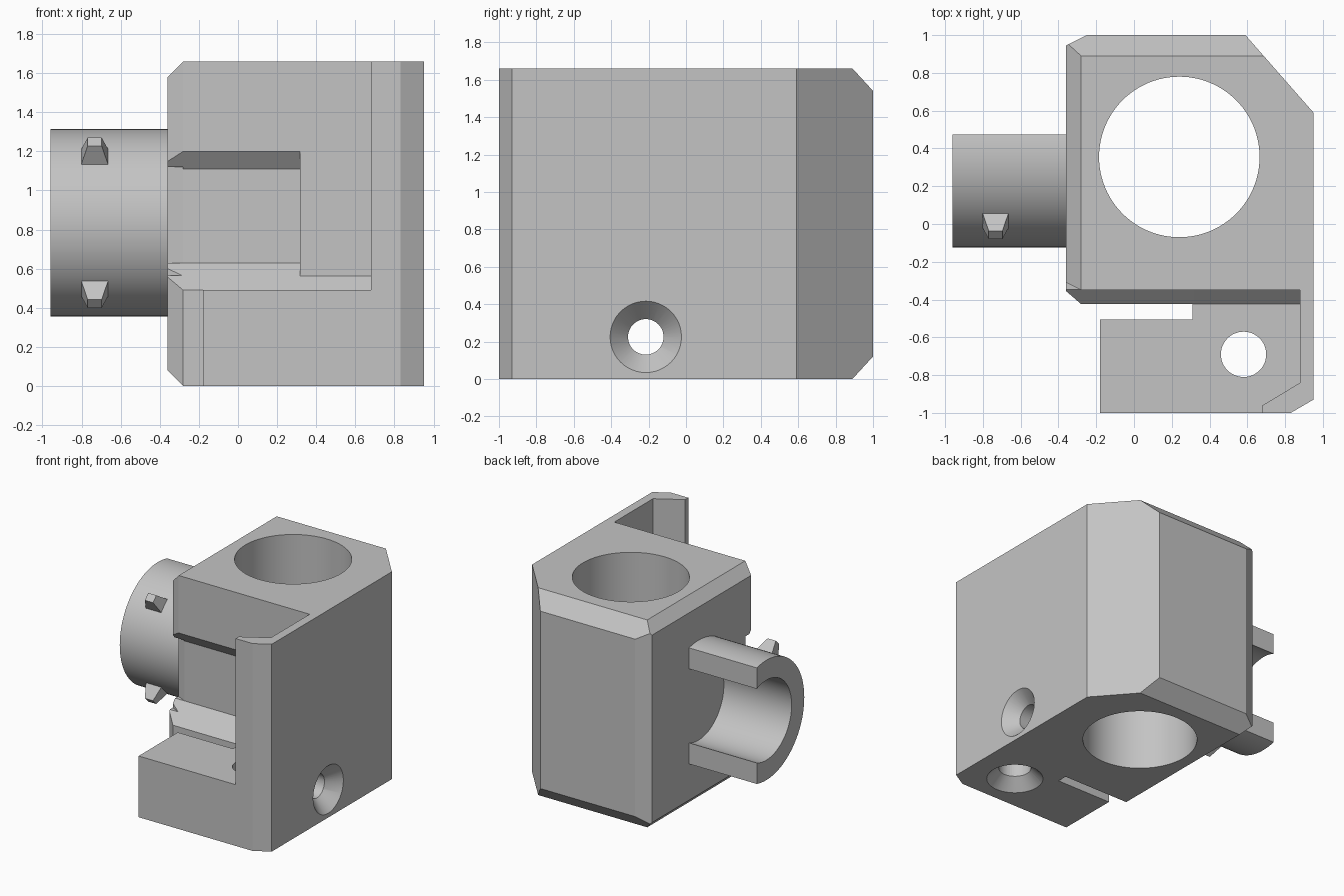
import bpy, bmesh, math
from mathutils import Vector, Matrix

if "Cube" in bpy.data.objects:
    bpy.data.objects.remove(bpy.data.objects["Cube"])

grey = bpy.data.materials.new("plain grey")
grey.diffuse_color = (0.55, 0.55, 0.55, 1)
grey.use_nodes = True
grey.node_tree.nodes["Principled BSDF"].inputs["Base Color"].default_value = grey.diffuse_color


def make(name, bm):
    bmesh.ops.recalc_face_normals(bm, faces=bm.faces[:])
    me = bpy.data.meshes.new(name)
    bm.to_mesh(me)
    bm.free()
    me.materials.append(grey)
    ob = bpy.data.objects.new(name, me)
    bpy.context.collection.objects.link(ob)
    return ob


def prism(name, pts, a, b, axis='z'):
    """Extrude an outline: xy along z, or yz along x."""
    bm = bmesh.new()
    place = (lambda p: (p[0], p[1], a)) if axis == 'z' else (lambda p: (a, p[0], p[1]))
    f = bm.faces.new([bm.verts.new(place(p)) for p in pts])
    new = bmesh.ops.extrude_face_region(bm, geom=[f])['geom']
    d = Vector((0, 0, b - a)) if axis == 'z' else Vector((b - a, 0, 0))
    bmesh.ops.translate(bm, verts=[v for v in new if isinstance(v, bmesh.types.BMVert)], vec=d)
    return make(name, bm)


def rod(name, centre, r1, r2, depth, axis='z', n=96):
    """Cylinder or cone, r1 at the low end of the axis."""
    bm = bmesh.new()
    rot = Matrix.Rotation(math.pi / 2, 4, 'Y') if axis == 'x' else Matrix()
    bmesh.ops.create_cone(bm, cap_ends=True, segments=n, radius1=r1, radius2=r2,
                          depth=depth, matrix=Matrix.Translation(centre) @ rot)
    return make(name, bm)


def combine(target, tool, op='DIFFERENCE'):
    m = target.modifiers.new("bool", 'BOOLEAN')
    m.operation, m.object, m.solver = op, tool, 'EXACT'
    bpy.context.view_layer.objects.active = target
    bpy.ops.object.modifier_apply(modifier=m.name)
    bpy.data.objects.remove(tool)


def chamfer(ob, point, normal):
    bm = bmesh.new()
    bm.from_mesh(ob.data)
    cut = bmesh.ops.bisect_plane(bm, geom=bm.verts[:] + bm.edges[:] + bm.faces[:],
                                 plane_co=point, plane_no=normal, clear_outer=True)['geom_cut']
    bmesh.ops.edgeloop_fill(bm, edges=[e for e in cut if isinstance(e, bmesh.types.BMEdge)])
    bmesh.ops.recalc_face_normals(bm, faces=bm.faces[:])
    bm.to_mesh(ob.data)
    bm.free()


H = 1.66
# housing with the side wall and its front lip
housing = prism("housing", [(-.36, -.355), (-.28, -.424), (.88, -.424), (.88, -.84), (.68, -.96),
                            (.68, -1), (.83, -1), (.95, -.93), (.95, .59), (.59, 1),
                            (-.25, 1), (-.36, .945)], 0, H)
# chamfered left and back edges, top and bottom
for z, s in ((H, 1), (0, -1)):
    chamfer(housing, (-.28, 0, z), (-1, 0, s))
    chamfer(housing, (0, .89, z), (0, .12, .11 * s))

# set-back front with a sloped ledge, and a deeper recess on the left
combine(housing, prism("front_cut", [(-.6, .49), (-.424, .49), (-.35, .563), (-.35, 1.8), (-.6, 1.8)],
                       -.5, .88, 'x'))
combine(housing, prism("recess_cut", [(-.6, .49), (-.424, .49), (-.28, .63), (-.28, 1.11),
                                      (-.35, 1.2), (-.6, 1.2)], -.5, .317, 'x'))
for y, z0, z1 in ((-.35, .565, 1.8), (-.28, .63, 1.12)):
    combine(housing, prism("corner_cut", [(-.5, y + .11), (-.28, y), (-.28, -.6), (-.5, -.6)], z0, z1))

# foot in front of the housing, separated by a slot on the left
combine(housing, prism("foot", [(-.18, -1), (.83, -1), (.95, -.93), (.95, -.4), (.31, -.4),
                                (.31, -.505), (-.18, -.505)], 0, .49), 'UNION')

# main bore and countersunk screw holes
combine(housing, rod("bore_cut", (.24, .355, .8), .425, .425, 3))
combine(housing, rod("foot_hole", (.58, -.69, .2), .12, .12, 1, n=48))
combine(housing, rod("foot_sink", (.58, -.69, .04), .23, .11, .12, n=48))
combine(housing, rod("side_hole", (.4, -.215, .225), .095, .095, 2, 'x', 48))
combine(housing, rod("side_sink", (.91, -.215, .225), .095, .21, .12, 'x', 48))

# open collar on the left, with the back sliced away
CY, CZ = .355, .835
collar = rod("collar", (-.655, CY, CZ), .48, .48, .61, 'x')
combine(collar, rod("collar_bore", (-.68, CY, CZ), .32, .32, .64, 'x'))
combine(collar, prism("collar_slice", [(.475, 0), (1.2, 0), (1.2, 1.8), (.475, 1.8)], -1.2, -.2, 'x'))

# tapered locking lugs on the collar
for name, side in (("upper_lug", 1), ("lower_lug", -1)):
    bm = bmesh.new()
    out = Vector((0, -1, side)).normalized()
    tan = Vector((0, 1, side)).normalized()
    bmesh.ops.create_cube(bm, size=2)
    for v in bm.verts:
        hx, ht, r = (.036, .03, .585) if v.co.z > 0 else (.075, .06, .455)
        v.co = Vector((-.733, CY, CZ)) + out * r + tan * ht * v.co.y + Vector((hx * v.co.x, 0, 0))
    make(name, bm)

# smooth round walls, sharp edges
for ob in (housing, collar):
    bpy.ops.object.select_all(action='DESELECT')
    ob.select_set(True)
    bpy.context.view_layer.objects.active = ob
    bpy.ops.object.shade_smooth_by_angle(angle=math.radians(20))
